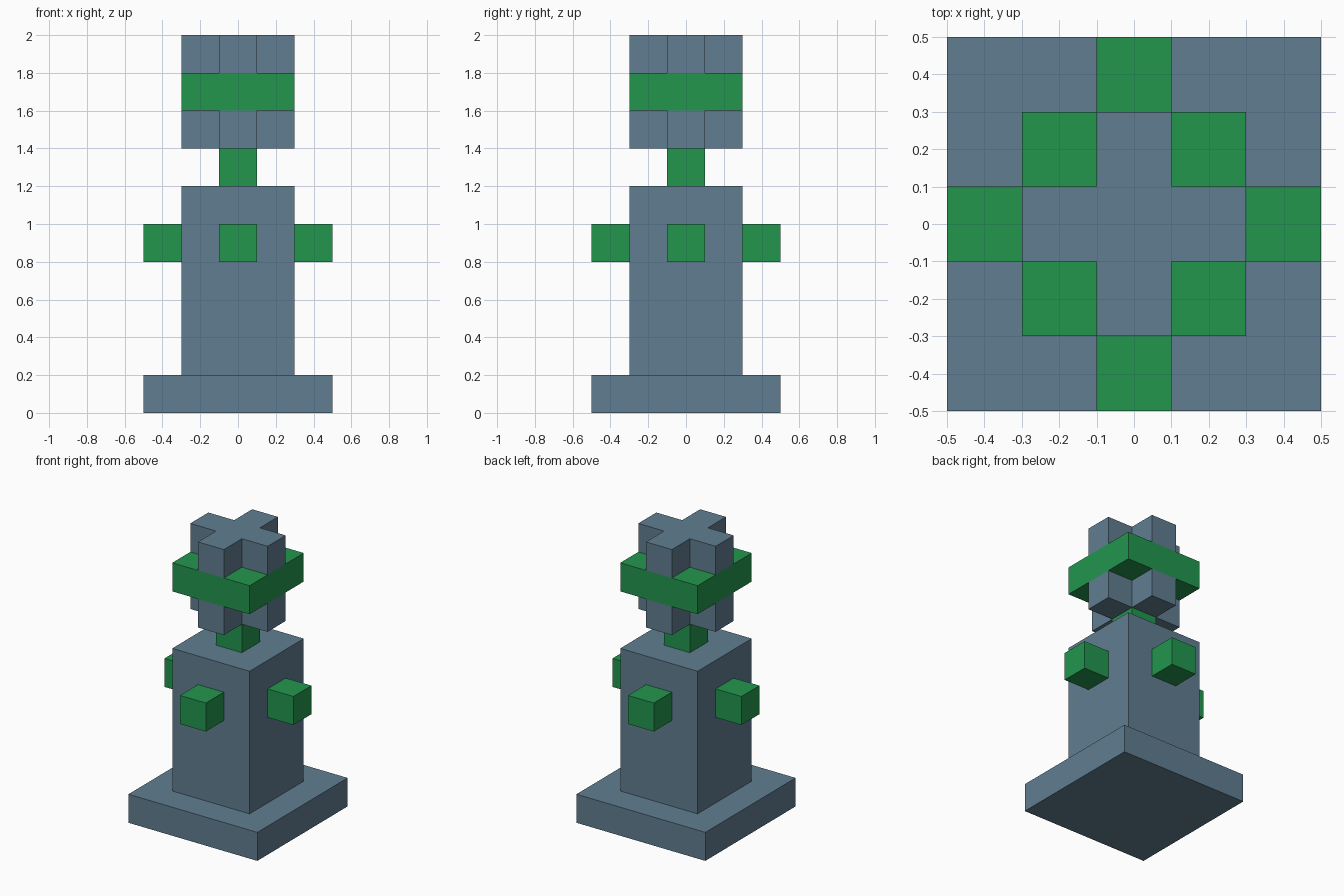
import bpy
import bmesh
import math

if "Cube" in bpy.data.objects:
    bpy.data.objects.remove(bpy.data.objects["Cube"], do_unlink=True)


def make_material(name, rgb):
    mat = bpy.data.materials.new(name)
    mat.use_nodes = True
    color = (*rgb, 1.0)
    mat.diffuse_color = color
    mat.node_tree.nodes["Principled BSDF"].inputs["Base Color"].default_value = color
    return mat


slate = make_material("slate blue", (0.117, 0.207, 0.279))
green = make_material("green", (0.016, 0.305, 0.076))


def prism(name, outline, z0, z1, mat):
    """Extrude a flat outline (counter-clockwise) from z0 up to z1."""
    bm = bmesh.new()
    base = bm.faces.new([bm.verts.new((x, y, z0)) for x, y in outline])
    top = bmesh.ops.extrude_face_region(bm, geom=[base], use_keep_orig=True)
    moved = [v for v in top["geom"] if isinstance(v, bmesh.types.BMVert)]
    bmesh.ops.translate(bm, verts=moved, vec=(0, 0, z1 - z0))
    bmesh.ops.recalc_face_normals(bm, faces=bm.faces)
    mesh = bpy.data.meshes.new(name)
    bm.to_mesh(mesh)
    bm.free()
    mesh.materials.append(mat)
    obj = bpy.data.objects.new(name, mesh)
    bpy.context.collection.objects.link(obj)
    return obj


def square(half, cx=0.0, cy=0.0):
    return [(cx + sx * half, cy + sy * half)
            for sx, sy in ((-1, -1), (1, -1), (1, 1), (-1, 1))]


def cross(reach, half):
    """Plus-shaped outline: one arm's three corners turned four times."""
    points = []
    for c, s in ((1, 0), (0, 1), (-1, 0), (0, -1)):
        for x, y in ((reach, -half), (reach, half), (half, half)):
            points.append((c * x - s * y, s * x + c * y))
    return points


# Pedestal and body
prism("base", square(0.5), 0.0, 0.2, slate)
prism("body", square(0.3), 0.2, 1.2, slate)

# One stud in the middle of each side of the body
for side, dx, dy in (("front", 0, -1), ("back", 0, 1), ("left", 1, 0), ("right", -1, 0)):
    prism(side + "_stud", square(0.1, 0.4 * dx, 0.4 * dy), 0.8, 1.0, green)

# Neck and head: a square band between two plus-shaped blocks
prism("neck", square(0.1), 1.2, 1.4, green)
prism("lower_cross", cross(0.3, 0.1), 1.4, 1.6, slate)
prism("head_band", square(0.3), 1.6, 1.8, green)
prism("upper_cross", cross(0.3, 0.1), 1.8, 2.0, slate)
